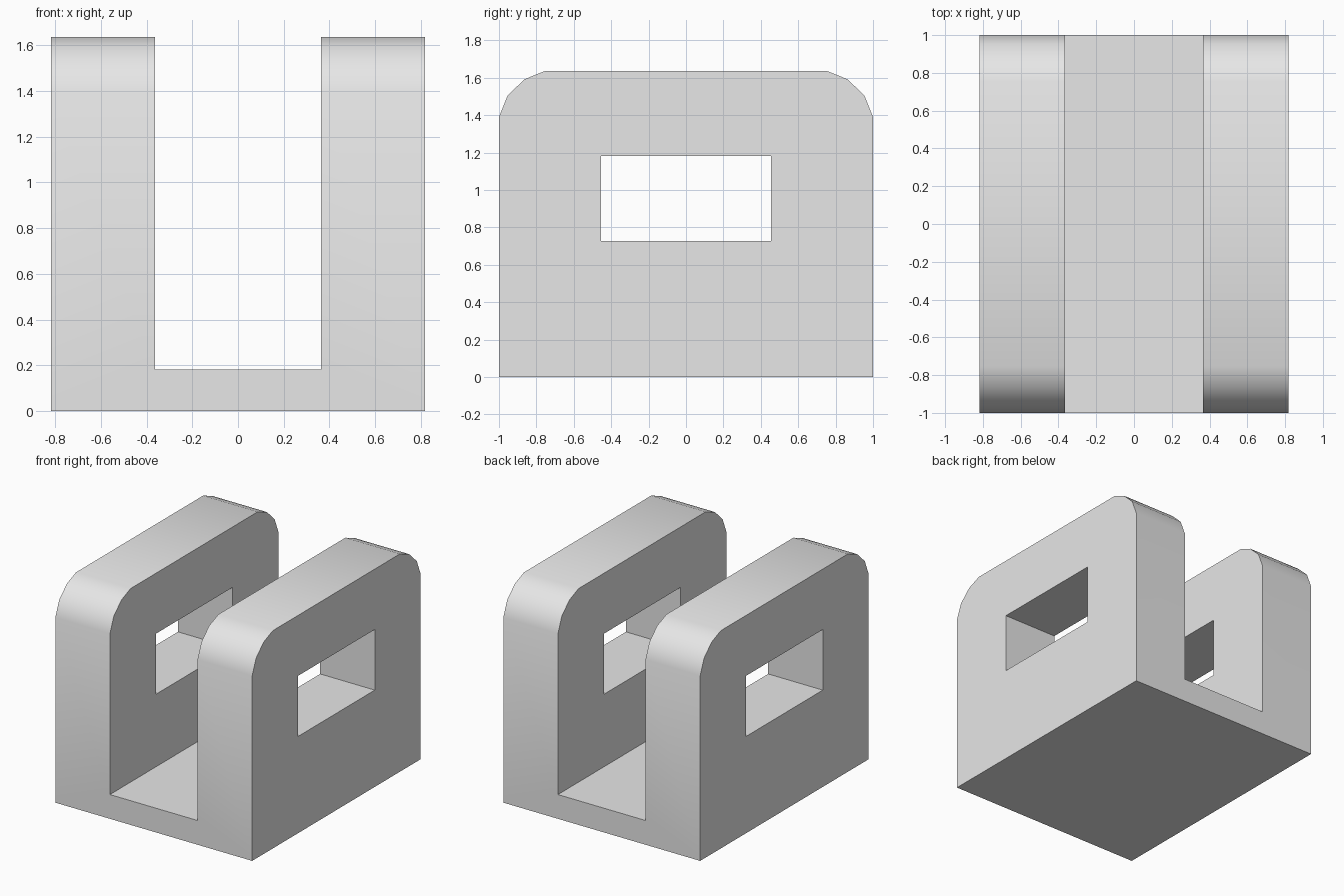
import bpy
import bmesh
from math import radians

default_cube = bpy.data.objects.get("Cube")
if default_cube:
    bpy.data.objects.remove(default_cube, do_unlink=True)

HALF_W, HALF_D, HEIGHT = 0.818, 1.0, 1.636
SLOT_HALF, FLOOR = 0.364, 0.182
WINDOW_HALF, WINDOW_LOW, WINDOW_HIGH = 0.455, 0.727, 1.182

grey = bpy.data.materials.new("light grey")
grey.use_nodes = True
grey.diffuse_color = (0.8, 0.8, 0.8, 1)
grey.node_tree.nodes["Principled BSDF"].inputs["Base Color"].default_value = grey.diffuse_color


def extrude_profile(name, points, half_width):
    """Extrude a (y, z) outline along x, centred on x = 0."""
    bm = bmesh.new()
    face = bm.faces.new([bm.verts.new((-half_width, y, z)) for y, z in points])
    result = bmesh.ops.extrude_face_region(bm, geom=[face])
    moved = [v for v in result["geom"] if isinstance(v, bmesh.types.BMVert)]
    bmesh.ops.translate(bm, verts=moved, vec=(2 * half_width, 0, 0))
    bmesh.ops.recalc_face_normals(bm, faces=bm.faces)
    mesh = bpy.data.meshes.new(name)
    bm.to_mesh(mesh)
    bm.free()
    mesh.materials.append(grey)
    obj = bpy.data.objects.new(name, mesh)
    bpy.context.collection.objects.link(obj)
    return obj


def rectangle(half_depth, low, high):
    return [(-half_depth, low), (half_depth, low), (half_depth, high), (-half_depth, high)]


# Block with rounded upper front and back corners
corner = [(0, 0.246), (0.046, 0.131), (0.137, 0.044), (0.246, 0)]
right_half = [(HALF_D, 0)] + [(HALF_D - dy, HEIGHT - dz) for dy, dz in corner]
outline = right_half + [(-y, z) for y, z in reversed(right_half)]
bracket = extrude_profile("bracket", outline, HALF_W)

# Channel between the walls, and the window through both walls
cutters = [
    extrude_profile("channel_cutter", rectangle(2, FLOOR, 2), SLOT_HALF),
    extrude_profile("window_cutter", rectangle(WINDOW_HALF, WINDOW_LOW, WINDOW_HIGH), 1),
]
bpy.ops.object.select_all(action="DESELECT")
bpy.context.view_layer.objects.active = bracket
bracket.select_set(True)
for cutter in cutters:
    cutter.hide_render = True
    cut = bracket.modifiers.new(cutter.name, "BOOLEAN")
    cut.operation = "DIFFERENCE"
    cut.solver = "EXACT"
    cut.object = cutter
    bpy.ops.object.modifier_apply(modifier=cut.name)
    bpy.data.objects.remove(cutter, do_unlink=True)

# Smooth rounded corners, crisp edges elsewhere
bpy.ops.object.shade_smooth_by_angle(angle=radians(30))
